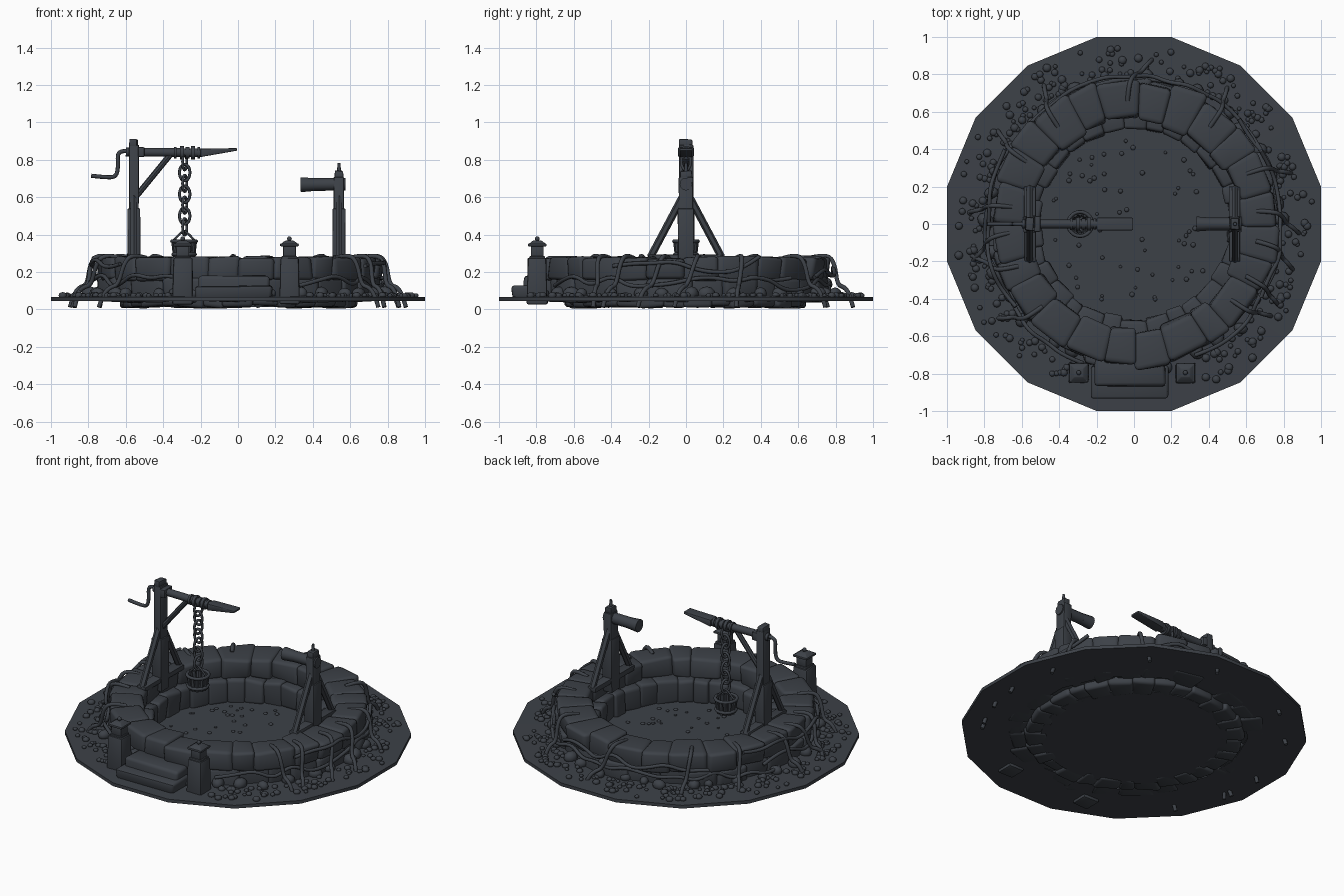
import bpy, bmesh, math, random
from math import sin, cos, pi, tau, radians
from mathutils import Vector, Matrix

random.seed(7)
rnd = random.uniform
if "Cube" in bpy.data.objects:
    bpy.data.objects.remove(bpy.data.objects["Cube"])

stone_mat = bpy.data.materials.new("dark slate")
stone_mat.use_nodes = True
COLOUR = (0.046, 0.053, 0.064, 1)
stone_mat.diffuse_color = COLOUR
stone_mat.node_tree.nodes["Principled BSDF"].inputs["Base Color"].default_value = COLOUR


def activate(ob):
    bpy.ops.object.select_all(action='DESELECT')
    ob.select_set(True)
    bpy.context.view_layer.objects.active = ob


def finish(name, bm, angle=40):
    me = bpy.data.meshes.new(name)
    bmesh.ops.recalc_face_normals(bm, faces=bm.faces)
    bm.to_mesh(me)
    bm.free()
    me.materials.append(stone_mat)
    ob = bpy.data.objects.new(name, me)
    bpy.context.collection.objects.link(ob)
    activate(ob)
    bpy.ops.object.shade_smooth_by_angle(angle=radians(angle))
    return ob


def add_box(bm, lo, hi, bevel=0.008, jitter=0.0, top=1.0):
    """Bevelled box between two corners, optionally tapered or roughened."""
    lo, hi = Vector(lo), Vector(hi)
    mid, size = (lo + hi) / 2, hi - lo
    part = bmesh.new()
    bmesh.ops.create_cube(part, size=1)
    for v in part.verts:
        t = top if v.co.z > 0 else 1
        v.co = Vector((v.co.x * size.x * t, v.co.y * size.y * t, v.co.z * size.z)) + mid
        v.co += Vector((rnd(-1, 1), rnd(-1, 1), rnd(-1, 1))) * jitter
    bmesh.ops.bevel(part, geom=part.edges[:], offset=bevel, segments=2, profile=0.5, affect='EDGES')
    merge(bm, part)


def merge(bm, part):
    me = bpy.data.meshes.new("temp")
    part.to_mesh(me)
    part.free()
    bm.from_mesh(me)
    bpy.data.meshes.remove(me)


def add_rod(bm, a, b, r1, r2=None, sides=12):
    a, b = Vector(a), Vector(b)
    d = b - a
    m = Matrix.Translation((a + b) / 2) @ d.to_track_quat('Z', 'Y').to_matrix().to_4x4()
    bmesh.ops.create_cone(bm, cap_ends=True, segments=sides, radius1=r1,
                          radius2=r1 if r2 is None else r2, depth=d.length, matrix=m)


def add_blob(bm, pos, size, level=2):
    m = Matrix.Translation(pos) @ Matrix.Rotation(rnd(0, tau), 4, 'Z') @ Matrix.Diagonal((*size, 1))
    bmesh.ops.create_icosphere(bm, subdivisions=level, radius=1, matrix=m)


def tube(name, paths, r, cyclic=False, sides=2):
    cu = bpy.data.curves.new(name, 'CURVE')
    cu.dimensions = '3D'
    cu.bevel_depth, cu.bevel_resolution, cu.resolution_u = r, sides, 4
    cu.use_fill_caps = True
    for pts in paths:
        sp = cu.splines.new('NURBS')
        sp.points.add(len(pts) - 1)
        for p, co in zip(sp.points, pts):
            p.co = (*co, 1)
        sp.order_u, sp.use_endpoint_u, sp.use_cyclic_u = 3, not cyclic, cyclic
    cu.materials.append(stone_mat)
    ob = bpy.data.objects.new(name, cu)
    bpy.context.collection.objects.link(ob)
    activate(ob)
    bpy.ops.object.convert(target='MESH')
    bpy.ops.object.shade_smooth_by_angle(angle=radians(50))


def polar(r, a, z):
    return Vector((r * cos(a), r * sin(a), z))


def stone_course(name, count, r0, r1, z0, z1, rough, rj):
    """Ring of rounded wedge stones of uneven width."""
    bm = bmesh.new()
    cuts = [(i + rnd(-0.18, 0.18)) * tau / count for i in range(count)]
    cuts.append(cuts[0] + tau)
    for a0, a1 in zip(cuts, cuts[1:]):
        part = bmesh.new()
        bmesh.ops.create_cube(part, size=1)
        for v in part.verts:
            v.co += Vector((rnd(-1, 1), rnd(-0.5, 0.5), rnd(-1, 1))) * rough
        bmesh.ops.bevel(part, geom=part.edges[:], offset=0.14, segments=3, profile=0.5, affect='EDGES')
        inner, outer = r0 + rnd(-rj, rj), r1 + rnd(-rj, rj)
        for v in part.verts:
            x, y, z = v.co
            v.co = polar(inner + (x + 0.5) * (outer - inner), a0 + (y * 1.05 + 0.5) * (a1 - a0),
                         z0 + (z + 0.5) * (z1 - z0))
        merge(bm, part)
    finish(name, bm, 50)


# Ground ring, sixteen sided, open in the middle
bm = bmesh.new()
loops = []
for r, z in ((1, 0.045), (1, 0.066), (0.66, 0.075), (0.66, 0.045)):
    loops.append([bm.verts.new(polar(r / cos(pi / 16), (i + 0.5) * tau / 16, z)) for i in range(16)])
for k in range(4):
    A, B = loops[k], loops[(k + 1) % 4]
    for i in range(16):
        j = (i + 1) % 16
        bm.faces.new((A[i], A[j], B[j], B[i]))
finish("ground_ring", bm, 30)

# Pool floor
bm = bmesh.new()
add_rod(bm, (0, 0, 0.014), (0, 0, 0.024), 0.55, sides=32)
finish("pool_floor", bm)

# Wall courses
stone_course("upper_wall_stones", 24, 0.565, 0.765, 0.155, 0.28, 0.07, 0.018)
stone_course("outer_base_stones", 26, 0.61, 0.755, 0.045, 0.17, 0.1, 0.02)
stone_course("inner_base_stones", 30, 0.505, 0.64, 0.014, 0.165, 0.07, 0.012)

# Loose rubble at the foot of the wall
bm = bmesh.new()
for i in range(34):
    s = rnd(0.03, 0.05)
    add_blob(bm, polar(rnd(0.75, 0.8), i * tau / 34 + rnd(-0.06, 0.06), 0.085), (s, s * 0.8, s * 0.8))
finish("rubble", bm, 60)

# Pebbles on the ground and on the pool floor
bm = bmesh.new()
for i in range(300):
    a = rnd(0, tau)
    p = polar(0.8 + 0.16 * random.random() ** 1.2, a, 0.075)
    if p.y < -0.7 and abs(p.x) < 0.36 and p.y > -0.95:
        continue
    s = rnd(0.011, 0.023)
    add_blob(bm, p, (s, s, s * 0.8))
for i in range(60):
    s = rnd(0.008, 0.014)
    add_blob(bm, polar(0.46 * math.sqrt(random.random()), rnd(0, tau), 0.026), (s, s, s * 0.6))
finish("pebbles", bm, 60)

# Front steps
bm = bmesh.new()
add_box(bm, (-0.23, -0.93, 0.05), (0.18, -0.76, 0.125), 0.016, 0.008)
add_box(bm, (-0.215, -0.87, 0.06), (0.165, -0.70, 0.18), 0.018, 0.008)
finish("front_steps", bm, 50)

# Gate pillars with small lanterns
for side, x in (("right", -0.295), ("left", 0.275)):
    bm = bmesh.new()
    add_box(bm, (x - 0.054, -0.85, 0.03), (x + 0.054, -0.74, 0.275), 0.01, 0.004, 0.92)
    finish(side + "_pillar", bm)
    bm = bmesh.new()
    c = Vector((x, -0.795, 0))

    def block(w, z0, z1, top=1.0):
        add_box(bm, c + Vector((-w, -w, z0)), c + Vector((w, w, z1)), 0.004, 0, top)
    block(0.042, 0.27, 0.285)
    block(0.034, 0.28, 0.34)
    block(0.05, 0.338, 0.352)
    block(0.046, 0.35, 0.368, 0.5)
    add_blob(bm, c + Vector((0, 0, 0.378)), (0.013, 0.013, 0.013))
    finish(side + "_lantern", bm)

# Timber posts with foot beams and side braces
for name, x, top in (("tall_post", -0.557, 0.88), ("short_post", 0.54, 0.71)):
    out = math.copysign(1, x)
    bm = bmesh.new()
    add_box(bm, (x - 0.027, -0.037, 0.2), (x + 0.027, 0.037, top), 0.006, 0.003)
    add_box(bm, (x - 0.034, -0.043, 0.2), (x + 0.034, 0.043, 0.54), 0.006, 0.003)
    add_box(bm, (x - 0.03, -0.2, 0.255), (x + 0.03, 0.2, 0.292), 0.006, 0.004)
    for s in (-1, 1):
        add_rod(bm, (x, s * 0.19, 0.28), (x, s * 0.02, 0.6), 0.02, sides=6)
    if out < 0:
        add_box(bm, (x - 0.022, -0.035, top - 0.01), (x + 0.02, 0.035, 0.912), 0.006, 0.004)
    else:
        add_box(bm, (x - 0.022, -0.03, top - 0.01), (x + 0.022, 0.03, 0.742), 0.006, 0.003)
        add_rod(bm, (x, 0, 0.73), (x, 0, 0.782), 0.011, 0.008)
    finish(name, bm)

# Winch beam with broken tip, strut and rope windings
bm = bmesh.new()
add_rod(bm, (-0.6, 0, 0.842), (-0.19, 0, 0.838), 0.023)
add_box(bm, (-0.535, -0.042, 0.815), (-0.5, 0.042, 0.868), 0.006)
finish("winch_beam", bm)
bm = bmesh.new()
add_box(bm, (-0.2, -0.034, 0.815), (-0.005, 0.034, 0.86), 0.006)
for v in bm.verts:
    t = (v.co.x + 0.2) / 0.195
    v.co.z = 0.838 + (v.co.z - 0.838) * (1 - 0.7 * t) + 0.018 * t
finish("broken_beam_tip", bm)
bm = bmesh.new()
add_rod(bm, (-0.54, 0, 0.61), (-0.36, 0, 0.83), 0.016, sides=8)
finish("beam_strut", bm)
bm = bmesh.new()
for x, r, w in ((-0.335, 0.032, 0.014), (-0.3, 0.036, 0.02), (-0.27, 0.03, 0.02), (-0.24, 0.036, 0.02), (-0.21, 0.03, 0.014)):
    add_rod(bm, (x - w / 2, 0, 0.838), (x + w / 2, 0, 0.838), r)
finish("rope_windings", bm)

# Crank handle
tube("crank_handle", [[(-0.58, 0, 0.845), (-0.61, 0, 0.85), (-0.645, 0, 0.835), (-0.64, 0, 0.77),
                       (-0.65, 0, 0.71), (-0.7, 0, 0.705), (-0.785, 0, 0.715)]], 0.011)

# Stub beam on the short post
bm = bmesh.new()
add_rod(bm, (0.575, 0, 0.67), (0.4, 0, 0.668), 0.034)
add_rod(bm, (0.41, 0, 0.668), (0.335, 0, 0.667), 0.034, 0.04)
finish("stub_beam", bm)

# Chain of alternating links
links = []
for k in range(7):
    z = 0.79 - k * 0.058
    d = Vector((1, 0, 0)) if k % 2 else Vector((0.4, 0.9, 0))
    links.append([Vector((-0.285, 0, z)) + d * 0.029 * cos(t * tau / 10) + Vector((0, 0, 0.046 * sin(t * tau / 10)))
                  for t in range(10)])
tube("chain", links, 0.008, cyclic=True)

# Bucket with staves, hoops and handle
bm = bmesh.new()
bx = -0.288
for i in range(12):
    a = i * tau / 12
    add_rod(bm, polar(0.046, a, 0.275) + Vector((bx, 0, 0)), polar(0.056, a, 0.365) + Vector((bx, 0, 0)), 0.013, sides=6)
add_rod(bm, (bx, 0, 0.275), (bx, 0, 0.285), 0.046)
finish("bucket", bm)
hoops = [[polar(r, i * tau / 14, z) + Vector((bx, 0, 0)) for i in range(14)] for r, z in ((0.06, 0.295), (0.066, 0.365))]
tube("bucket_hoops", hoops, 0.01, cyclic=True)
tube("bucket_handle", [[(bx - 0.06, 0, 0.365), (bx - 0.01, 0, 0.42), (bx + 0.01, 0, 0.42), (bx + 0.06, 0, 0.365)]], 0.006)

# Vines: strands along the wall and roots arching down to the ground
strands = []
for start, end, z in ((25, 170, 0.13), (160, 250, 0.16), (-65, 45, 0.15), (60, 140, 0.2), (-30, 30, 0.24), (150, 215, 0.24)):
    n = (end - start) // 8
    strands.append([polar(0.785 + rnd(-0.015, 0.02), radians(start + (end - start) * i / n), z + rnd(-0.045, 0.045))
                    for i in range(n + 1)])
tube("wall_vines", strands, 0.011)
roots = []
for deg in (-38, -25, -8, 6, 24, 52, 93, 128, 150, 172, 184, 200, 222):
    a, turn = radians(deg), rnd(-0.16, 0.16)
    roots.append([polar(r, a + turn * t, z) for r, z, t in ((0.66, 0.275, 0), (0.75, 0.297, 0.1), (0.795, 0.25, 0.3),
                  (0.81, 0.13, 0.6), (0.85, 0.12, 0.8), (0.88, 0.08, 1), (0.9, 0.012, 1.1))])
tube("arching_roots", roots, 0.012)
